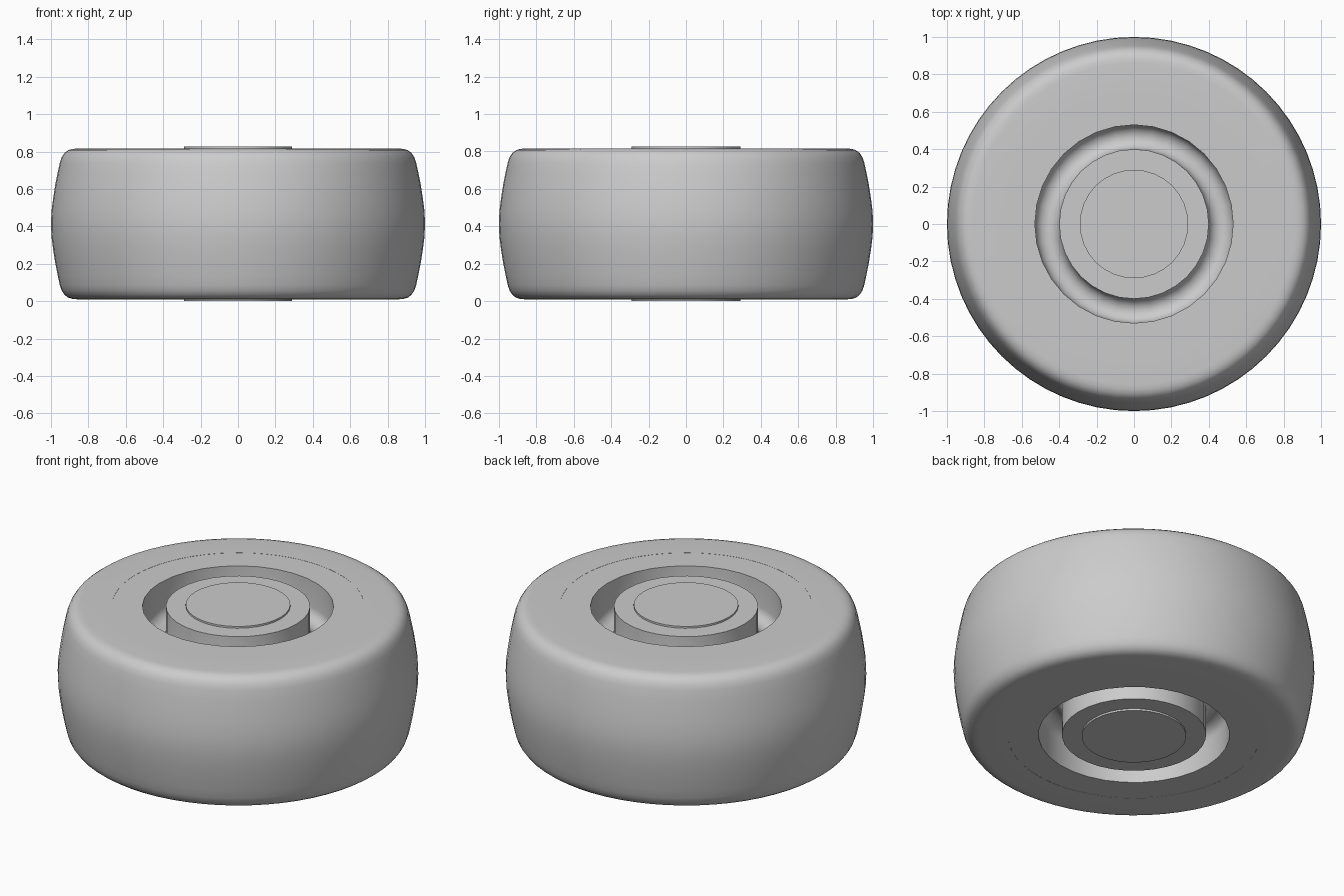
import bpy, bmesh, math

if "Cube" in bpy.data.objects:
    bpy.data.objects.remove(bpy.data.objects["Cube"], do_unlink=True)

MID = 0.413  # height of the wheel's middle plane

grey = bpy.data.materials.new("light_grey")
grey.use_nodes = True
grey.diffuse_color = (0.6, 0.6, 0.6, 1)
grey.node_tree.nodes["Principled BSDF"].inputs["Base Color"].default_value = (0.6, 0.6, 0.6, 1)


def lathe(name, half, segments):
    """Mirror an upper half profile of (radius, height) and revolve it about z."""
    lower = [(r, -z) for r, z in reversed(half) if z > 0]
    points = half + lower
    bm = bmesh.new()
    verts = [bm.verts.new((r, 0, z + MID)) for r, z in points]
    edges = [bm.edges.new(pair) for pair in zip(verts, verts[1:])]
    if half[0][0] > 0:
        edges.append(bm.edges.new((verts[-1], verts[0])))
    bmesh.ops.spin(bm, geom=verts + edges, cent=(0, 0, 0), axis=(0, 0, 1),
                   angle=2 * math.pi, steps=segments)
    bmesh.ops.remove_doubles(bm, verts=bm.verts, dist=0.0001)
    bmesh.ops.recalc_face_normals(bm, faces=bm.faces)
    mesh = bpy.data.meshes.new(name)
    bm.to_mesh(mesh)
    bm.free()
    mesh.materials.append(grey)
    obj = bpy.data.objects.new(name, mesh)
    bpy.context.collection.objects.link(obj)
    bpy.ops.object.select_all(action='DESELECT')
    obj.select_set(True)
    bpy.context.view_layer.objects.active = obj
    bpy.ops.object.shade_smooth_by_angle(angle=math.radians(35))
    return obj


# Tyre with rounded shoulders and a slightly crowned tread
lathe("tyre", [(0.7, 0.403), (0.86, 0.403), (0.885, 0.401), (0.908, 0.394),
               (0.927, 0.38), (0.942, 0.358), (0.952, 0.33), (0.963, 0.28),
               (0.977, 0.21), (0.988, 0.14), (0.997, 0.07), (1.0, 0)], 64)

# Rim and hub joined by a round-bottomed groove
groove = [(0.465 - 0.065 * math.cos(a), 0.243 - 0.065 * math.sin(a))
          for a in (math.pi * i / 10 for i in range(11))]
lathe("rim", [(0, 0.402), (0.4, 0.402)] + groove
      + [(0.53, 0.402), (0.715, 0.402), (0.715, 0)], 32)

# Thin raised cap on both ends of the hub
lathe("hub_cap", [(0, 0.413), (0.29, 0.413), (0.29, 0)], 32)
